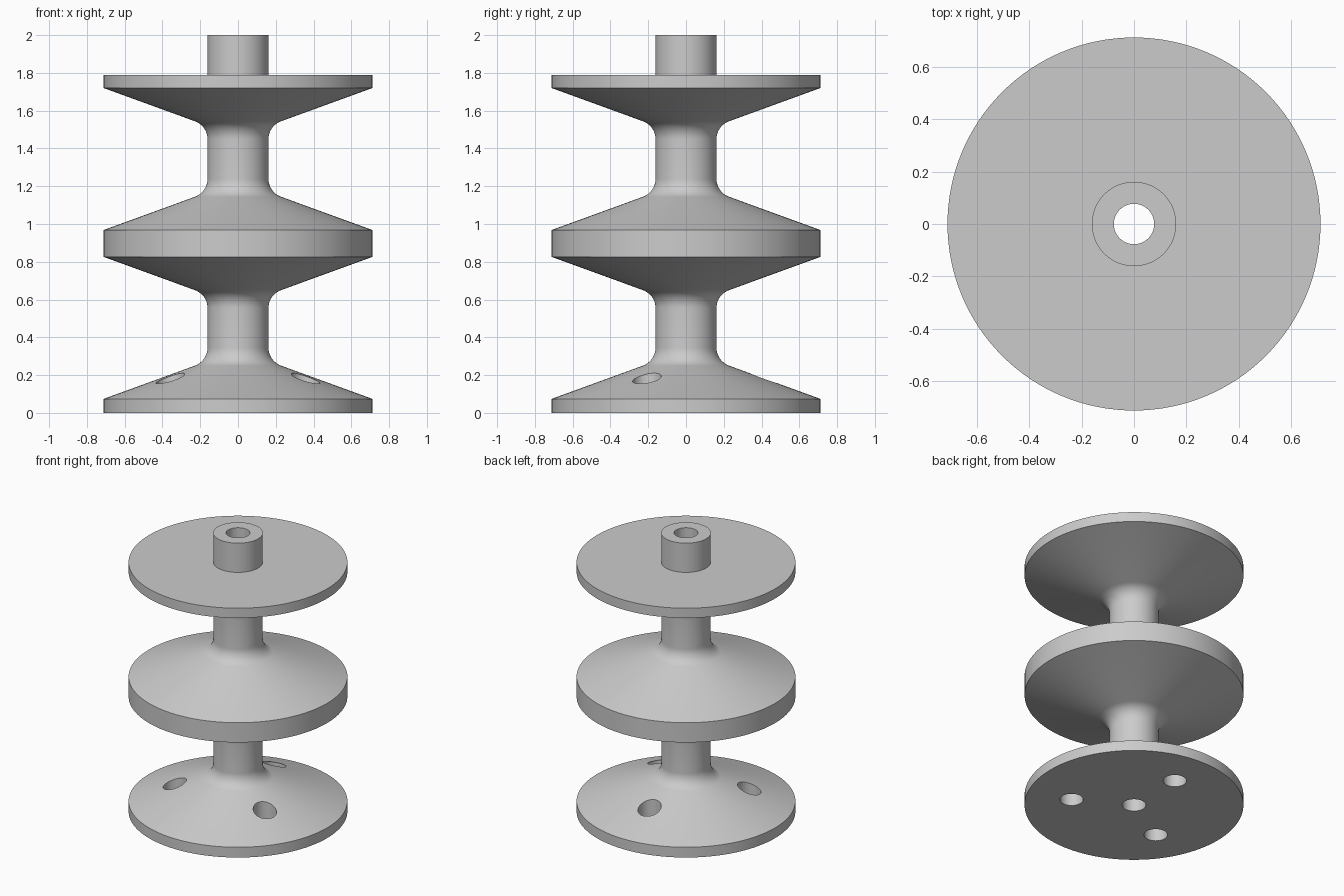
import bpy, bmesh, math
from mathutils import Vector

cube = bpy.data.objects.get("Cube")
if cube:
    bpy.data.objects.remove(cube, do_unlink=True)

RIM, POST, BORE, FILLET = 0.712, 0.161, 0.077, 0.102
SLOPE = math.radians(20)
SEGMENTS = 128

grey = bpy.data.materials.new("light_grey")
grey.use_nodes = True
grey.diffuse_color = (0.6, 0.6, 0.6, 1)
bsdf = next(n for n in grey.node_tree.nodes if n.type == "BSDF_PRINCIPLED")
bsdf.inputs["Base Color"].default_value = (0.6, 0.6, 0.6, 1)


def flare(z, d):
    """Conical flange from the rim at height z to the post, ending in a fillet."""
    corner = z + d * (RIM - POST) * math.tan(SLOPE)
    centre = corner + d * FILLET * math.tan((math.pi / 2 - SLOPE) / 2)
    points = [(RIM, z)]
    steps = 10
    for i in range(steps + 1):
        a = (math.pi / 2 - SLOPE) * (1 - i / steps)
        points.append((POST + FILLET * (1 - math.cos(a)),
                       centre - d * FILLET * math.sin(a)))
    return points


# Double spool body: one closed profile turned around the z axis
profile = [(BORE, 0), (RIM, 0)]
profile += flare(0.074, 1) + flare(0.826, -1)[::-1]
profile += flare(0.968, 1) + flare(1.72, -1)[::-1]
profile += [(RIM, 1.79), (POST, 1.79), (POST, 2), (BORE, 2)]

bm = bmesh.new()
verts = [bm.verts.new((r, 0, z)) for r, z in profile]
edges = [bm.edges.new((v, verts[(i + 1) % len(verts)])) for i, v in enumerate(verts)]
bmesh.ops.spin(bm, geom=verts + edges, cent=(0, 0, 0), axis=(0, 0, 1),
               angle=math.tau, steps=SEGMENTS, use_merge=False)
bmesh.ops.remove_doubles(bm, verts=bm.verts, dist=0.0001)
bmesh.ops.recalc_face_normals(bm, faces=bm.faces)
mesh = bpy.data.meshes.new("spool")
bm.to_mesh(mesh)
bm.free()
spool = bpy.data.objects.new("spool", mesh)
bpy.context.collection.objects.link(spool)
mesh.materials.append(grey)

# Three vertical mounting holes through the bottom flange
bpy.ops.object.select_all(action="DESELECT")
for k in range(3):
    a = math.radians(90 + 120 * k)
    bpy.ops.mesh.primitive_cylinder_add(
        vertices=48, radius=0.076, depth=0.6,
        location=Vector((math.cos(a), math.sin(a), 0)) * 0.413 + Vector((0, 0, 0.1)))
    cutter = bpy.context.object
    cutter.name = "hole_cutter"
    cutter.hide_render = True
    cutter.data.materials.append(grey)
    cut = spool.modifiers.new("mounting_hole", "BOOLEAN")
    cut.operation = "DIFFERENCE"
    cut.solver = "EXACT"
    cut.object = cutter
    bpy.context.view_layer.objects.active = spool
    bpy.ops.object.modifier_apply(modifier=cut.name)
    bpy.data.objects.remove(cutter, do_unlink=True)

# Smooth curved surfaces, keep rims crisp
bpy.ops.object.select_all(action="DESELECT")
spool.select_set(True)
bpy.context.view_layer.objects.active = spool
bpy.ops.object.shade_smooth_by_angle(angle=math.radians(30))
